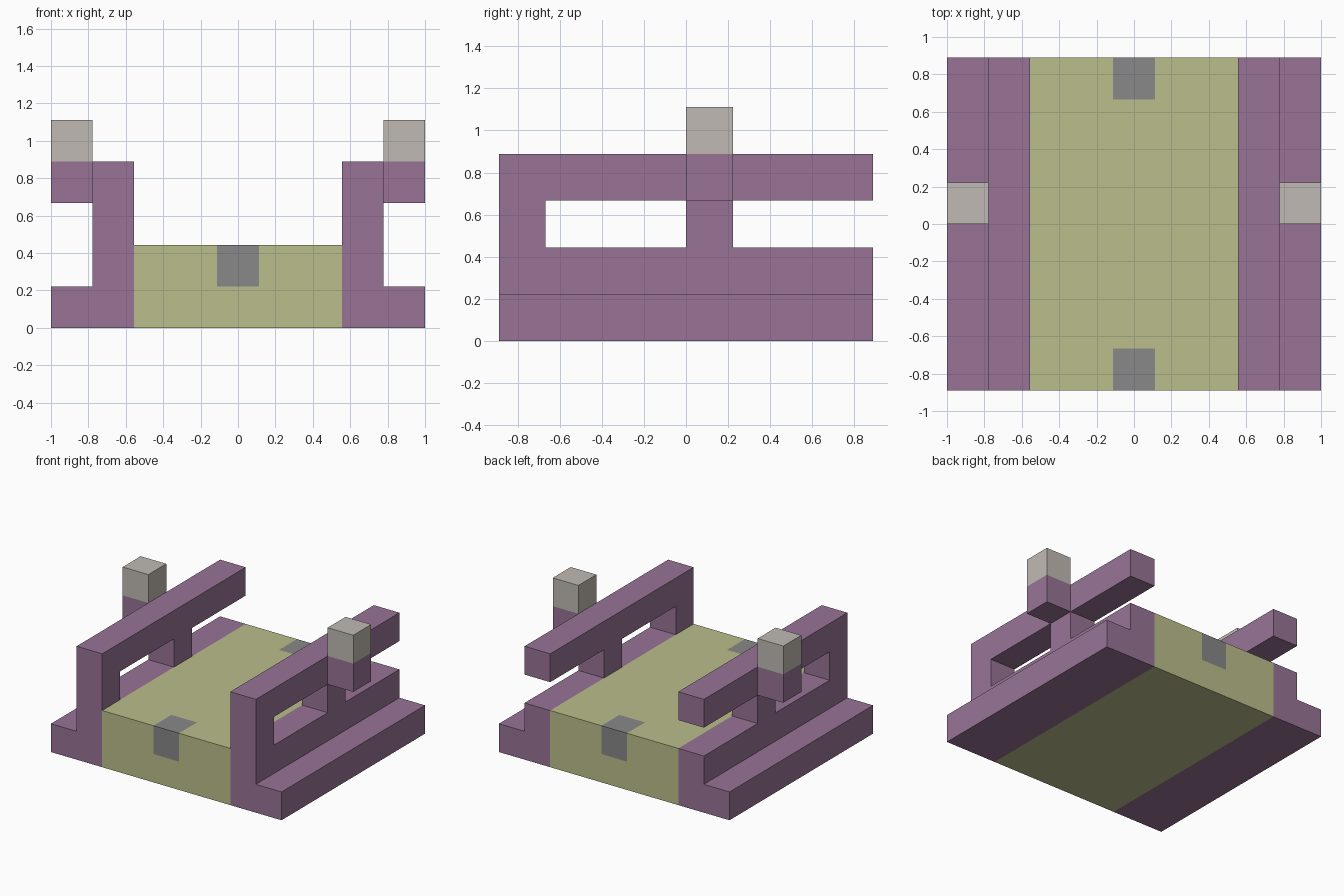
import bpy
import bmesh
from mathutils import Vector

U = 2 / 9  # building module

cube = bpy.data.objects.get("Cube")
if cube:
    bpy.data.objects.remove(cube, do_unlink=True)


def material(name, r, g, b):
    mat = bpy.data.materials.new(name)
    mat.use_nodes = True
    mat.diffuse_color = (r, g, b, 1)
    mat.node_tree.nodes["Principled BSDF"].inputs["Base Color"].default_value = (r, g, b, 1)
    return mat


PURPLE = material("muted purple", 0.314, 0.175, 0.305)
OLIVE = material("pale olive", 0.497, 0.515, 0.258)
GREY = material("mid grey", 0.246, 0.246, 0.246)
STONE = material("warm stone", 0.527, 0.491, 0.451)


def add_object(name, bm, *mats):
    bmesh.ops.recalc_face_normals(bm, faces=bm.faces[:])
    bmesh.ops.scale(bm, vec=(U, U, U), verts=bm.verts[:])
    mesh = bpy.data.meshes.new(name)
    bm.to_mesh(mesh)
    bm.free()
    for mat in mats:
        mesh.materials.append(mat)
    obj = bpy.data.objects.new(name, mesh)
    bpy.context.collection.objects.link(obj)
    return obj


def box(low, high):
    low, high = Vector(low), Vector(high)
    bm = bmesh.new()
    bmesh.ops.create_cube(bm, size=1)
    bmesh.ops.scale(bm, vec=high - low, verts=bm.verts[:])
    bmesh.ops.translate(bm, vec=(low + high) / 2, verts=bm.verts[:])
    return bm


def extruded_profile(loops, x, depth):
    """Fill y-z outlines (with holes) and extrude them along x."""
    bm = bmesh.new()
    for loop in loops:
        verts = [bm.verts.new((x, y, z)) for y, z in loop]
        for a, b in zip(verts, verts[1:] + verts[:1]):
            bm.edges.new((a, b))
    bmesh.ops.triangle_fill(bm, edges=bm.edges[:], use_beauty=True)
    new = bmesh.ops.extrude_face_region(bm, geom=bm.faces[:], use_keep_orig=True)
    moved = [v for v in new["geom"] if isinstance(v, bmesh.types.BMVert)]
    bmesh.ops.translate(bm, vec=(depth, 0, 0), verts=moved)
    return bm


# Central bed with grey patches wrapping the front and back top edges
bed = box((-2.5, -4, 0), (2.5, 4, 2))
cuts = [((-0.5, 0, 0), (1, 0, 0)), ((0.5, 0, 0), (1, 0, 0)),
        ((0, -3, 0), (0, 1, 0)), ((0, 3, 0), (0, 1, 0)), ((0, 0, 1), (0, 0, 1))]
for point, normal in cuts:
    bmesh.ops.bisect_plane(bed, geom=bed.verts[:] + bed.edges[:] + bed.faces[:],
                           plane_co=point, plane_no=normal)
for face in bed.faces:
    c = face.calc_center_median()
    face.material_index = int(abs(c.x) < 0.5 and abs(c.y) > 3 and c.z > 1)
add_object("bed", bed, OLIVE, GREY)

# Side frames, outer runners and pegs
outline = [(-4, 0), (4, 0), (4, 2), (1, 2), (1, 3), (4, 3), (4, 4), (-4, 4)]
window = [(-3, 2), (0, 2), (0, 3), (-3, 3)]
for label, s in (("left", 1), ("right", -1)):
    add_object(label + "_frame", extruded_profile([outline, window], s * 2.5, s), PURPLE)
    x0, x1 = sorted((s * 3.5, s * 4.5))
    add_object(label + "_runner", box((x0, -4, 0), (x1, 4, 1)), PURPLE)
    add_object(label + "_peg_base", box((x0, 0, 3), (x1, 1, 4)), PURPLE)
    add_object(label + "_peg_cap", box((x0, 0, 4), (x1, 1, 5)), STONE)
